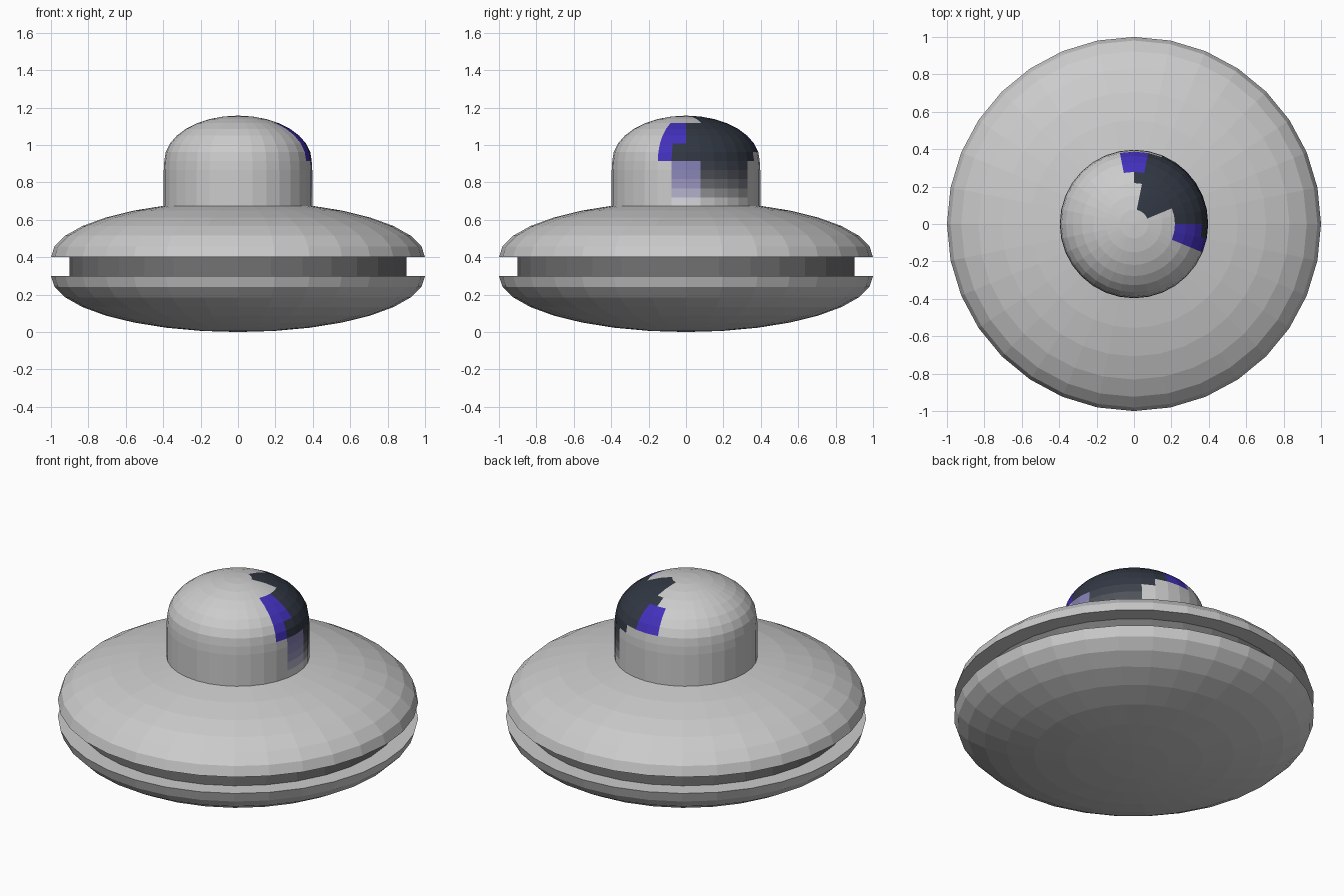
import bpy, bmesh
from math import sin, cos, pi, atan2, degrees, hypot

if "Cube" in bpy.data.objects:
    bpy.data.objects.remove(bpy.data.objects["Cube"])

SEG = 32


def material(name, rgb):
    m = bpy.data.materials.new(name)
    m.diffuse_color = (*rgb, 1)
    m.use_nodes = True
    m.node_tree.nodes["Principled BSDF"].inputs["Base Color"].default_value = m.diffuse_color
    return m


def lathe(name, profile, mats=(), pick=None):
    """Revolve (radius, z) points around z; pick(face centre) gives a material index."""
    bm = bmesh.new()
    rings = []
    for r, z in profile:
        if r < 1e-5:
            rings.append([bm.verts.new((0, 0, z))] * SEG)
        else:
            rings.append([bm.verts.new((r * cos(2 * pi * i / SEG), r * sin(2 * pi * i / SEG), z))
                          for i in range(SEG)])
    for a, b in zip(rings, rings[1:]):
        for i in range(SEG):
            j = (i + 1) % SEG
            corners = list(dict.fromkeys((a[i], a[j], b[j], b[i])))
            face = bm.faces.new(corners)
            if pick:
                face.material_index = pick(face.calc_center_median())
    bmesh.ops.recalc_face_normals(bm, faces=bm.faces)
    mesh = bpy.data.meshes.new(name)
    bm.to_mesh(mesh)
    bm.free()
    for m in mats:
        mesh.materials.append(m)
    obj = bpy.data.objects.new(name, mesh)
    bpy.context.collection.objects.link(obj)
    return obj


def quarter(radius, height, z, steps=8):
    """Quarter ellipse from the rim up (or down) to the pole."""
    return [(radius * cos(pi / 2 * i / steps) if i < steps else 0,
             z + height * sin(pi / 2 * i / steps)) for i in range(steps + 1)]


# Saucer halves, each with a flat lip at the gap
lathe("upper_hull", [(0, 0.4), (0.9, 0.4)] + quarter(1.0, 0.3, 0.4))
lathe("lower_hull", [(0, 0.3), (0.9, 0.3)] + quarter(1.0, -0.3, 0.3))

# Recessed dark band between the halves
lathe("gap_band", [(0.9, 0.3), (0.9, 0.4)], [material("dark_grey", (0.17, 0.17, 0.17))])

# Cabin colours: grey, window navy, blue glow, and fading steps down the wall
grey, navy, blue = (0.8, 0.8, 0.8), (0.03, 0.038, 0.055), (0.055, 0.03, 0.5)


def mix(a, b, t):
    return tuple(p + (q - p) * t for p, q in zip(a, b))


cabin_mats = [material("grey", grey), material("navy", navy), material("blue", blue)]
FADE = (0.02, 0.06, 0.15, 0.35, 0.7)
for t in FADE:
    cabin_mats.append(material("navy_fade", mix(navy, grey, t)))
for t in FADE:
    cabin_mats.append(material("blue_fade", mix((0.12, 0.1, 0.4), grey, t + 0.15)))

WALL_TOP, WALL_BASE = 0.915, 0.67


def cabin_colour(c):
    ang, r = degrees(atan2(c.y, c.x)), hypot(c.x, c.y)
    if c.z < WALL_TOP:
        step = min(4, int((WALL_TOP - c.z) / (WALL_TOP - WALL_BASE) * 5))
        if 11 < ang < 56:
            return 3 + step
        return 8 + step if -11 < ang < 11 else 0
    if r < 0.09:
        return 0
    if r < 0.2:
        return 1 if 22 < ang < 84 else 0
    if -23 < ang < 5 and r > 0.22:
        return 1 if r > 0.37 and ang > -11 else 2
    if 78 < ang < 100 and 0.26 < r < 0.375:
        return 2
    if r > 0.375:
        return 1 if 0 < ang < 70 else 0
    return 1 if 0 < ang < 90 else 0


# Cabin: straight wall with a rounded roof
wall = [(0.397, WALL_BASE + (WALL_TOP - WALL_BASE) * i / 5) for i in range(5)]
lathe("cabin_dome", wall + quarter(0.394, 0.242, WALL_TOP), cabin_mats, cabin_colour)
